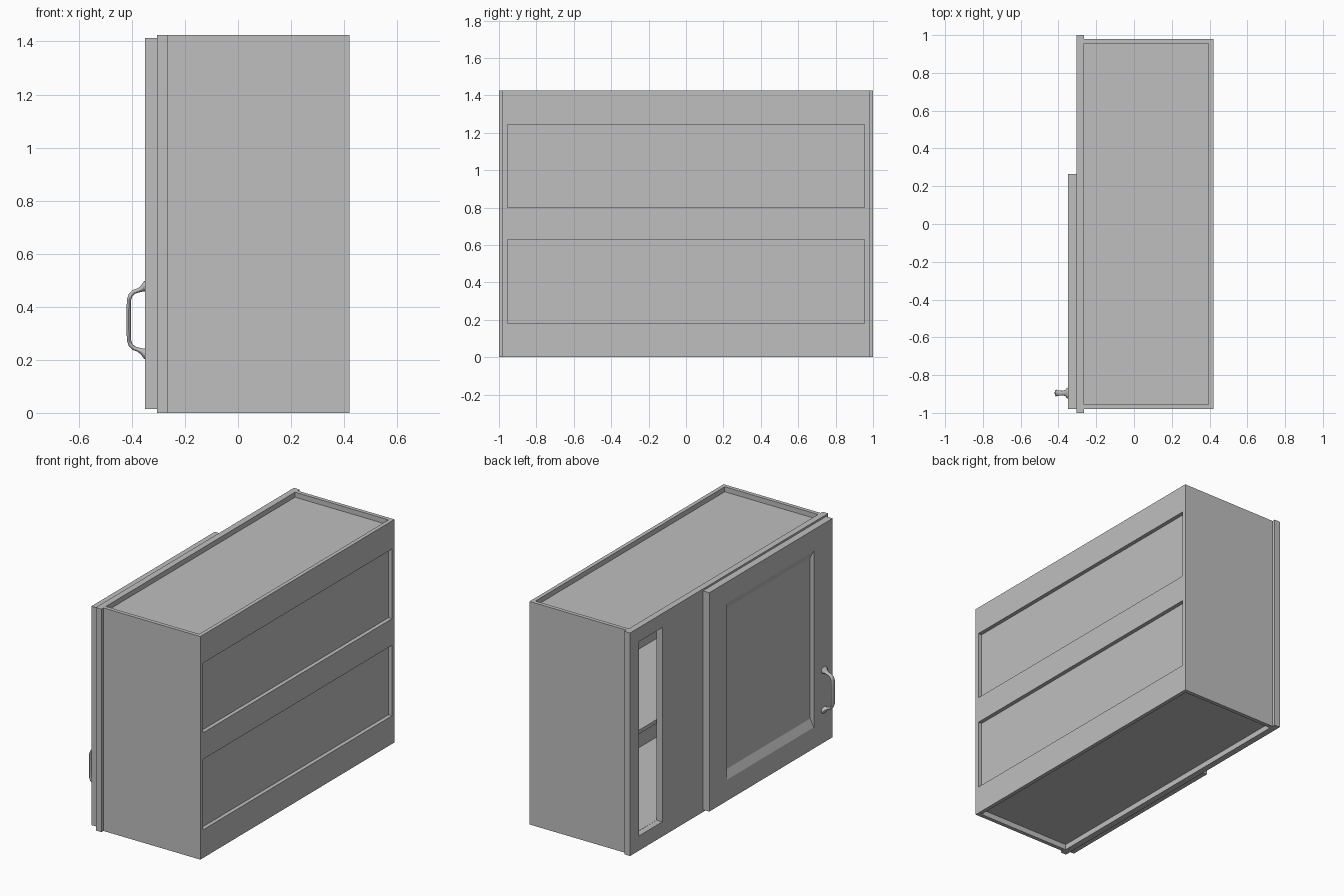
import bpy, bmesh, math
from mathutils import Vector

cube = bpy.data.objects.get("Cube")
if cube:
    bpy.data.objects.remove(cube, do_unlink=True)

grey = bpy.data.materials.new("plain grey")
grey.use_nodes = True
COLOUR = (0.52, 0.52, 0.52, 1)
grey.diffuse_color = COLOUR
grey.node_tree.nodes["Principled BSDF"].inputs["Base Color"].default_value = COLOUR


def finish(name, bm):
    bmesh.ops.recalc_face_normals(bm, faces=bm.faces)
    mesh = bpy.data.meshes.new(name)
    bm.to_mesh(mesh)
    bm.free()
    mesh.materials.append(grey)
    obj = bpy.data.objects.new(name, mesh)
    bpy.context.collection.objects.link(obj)
    return obj


def box(name, x, y, z):
    """Box given as (min, max) on each axis."""
    bm = bmesh.new()
    bmesh.ops.create_cube(bm, size=1)
    for v in bm.verts:
        v.co = [lo + (hi - lo) * (c + 0.5) for (lo, hi), c in zip((x, y, z), v.co)]
    return finish(name, bm)


def prism(name, profile, y0, y1):
    """Extrude an (x, z) profile along y."""
    bm = bmesh.new()
    face = bm.faces.new([bm.verts.new((x, y0, z)) for x, z in profile])
    out = bmesh.ops.extrude_face_region(bm, geom=[face])["geom"]
    bmesh.ops.translate(bm, vec=(0, y1 - y0, 0),
                        verts=[g for g in out if isinstance(g, bmesh.types.BMVert)])
    return finish(name, bm)


H = 1.425
FRONT, FACE, BACK = -0.305, -0.265, 0.42
INNER = 0.395

# Carcass: sides, decks and shelf
box("side_panel_left", (FACE, BACK), (0.955, 0.98), (0, H))
box("side_panel_right", (FACE, BACK), (-0.98, -0.955), (0, H))
box("bottom_deck", (FACE, INNER), (-0.955, 0.955), (0.035, 0.095))
box("top_deck", (FACE, INNER), (-0.955, 0.955), (1.34, 1.393))
box("shelf", (-0.25, 0.387), (-0.955, 0.955), (0.70, 0.725))

# Back: thin panel behind three rails
box("back_panel", (0.387, INNER), (-0.955, 0.955), (0.035, 1.393))
for name, z in (("bottom", (0, 0.18)), ("middle", (0.63, 0.80)), ("top", (1.245, H))):
    box(f"back_rail_{name}", (INNER, BACK), (-0.955, 0.955), z)

# Face frame: rails and stiles around a narrow opening and the doorway
RAIL_LOW, RAIL_HIGH = 0.094, 1.335
box("frame_rail_bottom", (FRONT, FACE), (-1, 1), (0, RAIL_LOW))
box("frame_rail_top", (FRONT, FACE), (-1, 1), (RAIL_HIGH, H))
for name, y in (("left", (0.91, 1)), ("middle", (0.2, 0.675)), ("right", (-1, -0.91))):
    box(f"frame_stile_{name}", (FRONT, FACE), y, (RAIL_LOW, RAIL_HIGH))

# Door: plain stiles, rails with a sloped inner edge, recessed panel
DF, DP = -0.35, -0.325
Y0, Y1, Z0, Z1 = -0.98, 0.265, 0.015, 1.413
P0, P1 = -0.79, 0.085
box("door_stile_left", (DF, FRONT), (P1, Y1), (Z0, Z1))
box("door_stile_right", (DF, FRONT), (Y0, P0), (Z0, Z1))
for name, edge, s in (("bottom", Z0, 1), ("top", Z1, -1)):
    prism(f"door_rail_{name}",
          [(FRONT, edge), (DF, edge), (DF, edge + s * 0.135),
           (DP, edge + s * 0.185), (FRONT, edge + s * 0.185)], P0, P1)
box("door_panel", (DP, FRONT), (P0, P1), (Z0 + 0.185, Z1 - 0.185))

# Handle: oval bar swept through a bow that flares into two feet
HY, HZ = -0.895, 0.35
half = [  # x, height above centre, half thickness, half width
    (-0.350, 0.128, 0.021, 0.029), (-0.355, 0.126, 0.019, 0.027),
    (-0.363, 0.117, 0.011, 0.016), (-0.378, 0.111, 0.008, 0.012),
    (-0.393, 0.106, 0.008, 0.013), (-0.405, 0.094, 0.008, 0.015),
    (-0.411, 0.076, 0.008, 0.017), (-0.412, 0.035, 0.008, 0.018)]
path = half + [(x, -z, t, w) for x, z, t, w in reversed(half)]
bm = bmesh.new()
rings, SIDES = [], 16
for i, (x, z, t, w) in enumerate(path):
    a, b = path[max(i - 1, 0)], path[min(i + 1, len(path) - 1)]
    tangent = Vector((b[0] - a[0], 0, b[1] - a[1])).normalized()
    if i < 2 or i > len(path) - 3:
        tangent = Vector((-1 if i < 2 else 1, 0, 0))
    normal = Vector((-tangent.z, 0, tangent.x))
    centre = Vector((x, HY, HZ + z))
    ring = []
    for k in range(SIDES):
        ang = math.tau * k / SIDES
        ring.append(bm.verts.new(centre + normal * t * math.cos(ang)
                                 + Vector((0, w * math.sin(ang), 0))))
    rings.append(ring)
for r, s in zip(rings, rings[1:]):
    for k in range(SIDES):
        n = (k + 1) % SIDES
        bm.faces.new((r[k], r[n], s[n], s[k]))
bm.faces.new(rings[0])
bm.faces.new(rings[-1])
handle = finish("handle", bm)
bpy.ops.object.select_all(action="DESELECT")
handle.select_set(True)
bpy.context.view_layer.objects.active = handle
bpy.ops.object.shade_smooth_by_angle(angle=math.radians(40))
